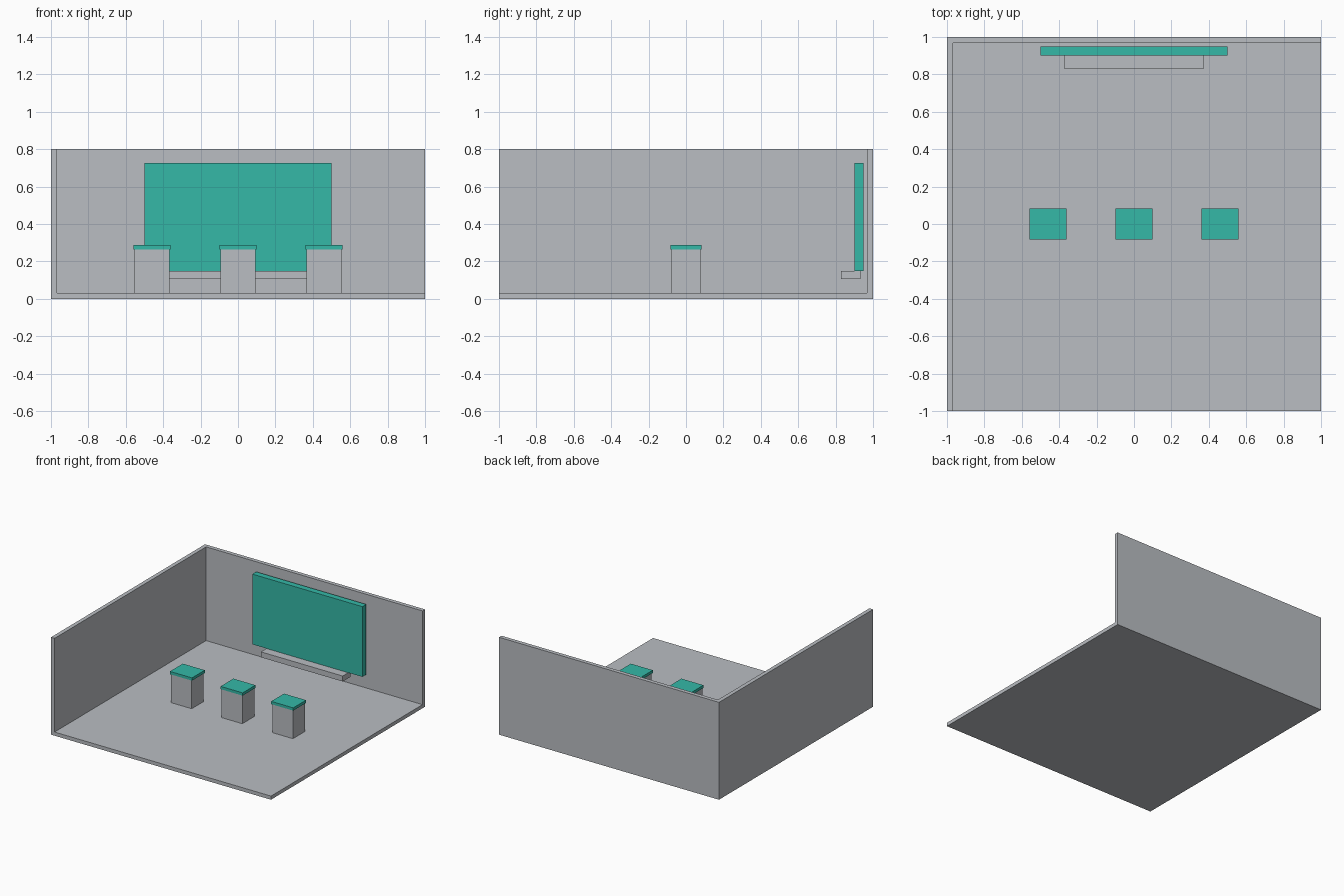
import bpy

if "Cube" in bpy.data.objects:
    bpy.data.objects.remove(bpy.data.objects["Cube"])


def material(name, rgb):
    m = bpy.data.materials.new(name)
    m.diffuse_color = (*rgb, 1)
    m.use_nodes = True
    m.node_tree.nodes["Principled BSDF"].inputs["Base Color"].default_value = m.diffuse_color
    return m


grey = material("light grey", (0.49, 0.51, 0.54))
teal = material("teal", (0.035, 0.48, 0.39))


def box(name, x, y, z, mat):
    """Box from (min, max) ranges on each axis."""
    bpy.ops.mesh.primitive_cube_add(size=1)
    ob = bpy.context.object
    ob.name = name
    for v in ob.data.vertices:
        v.co = [r[0] + (c + 0.5) * (r[1] - r[0]) for c, r in zip(v.co, (x, y, z))]
    ob.data.materials.append(mat)
    return ob


# Room shell: floor, left wall and back wall as one solid
room = box("room_shell", (-1, 1), (-1, 1), (0, 0.8), grey)
cutter = box("room_cutter", (-0.967, 1.5), (-1.5, 0.967), (0.03, 1.5), grey)
cutter.hide_render = True
cut = room.modifiers.new("hollow", 'BOOLEAN')
cut.operation = 'DIFFERENCE'
cut.solver = 'EXACT'
cut.object = cutter
bpy.context.view_layer.objects.active = room
bpy.ops.object.modifier_apply(modifier=cut.name)
bpy.data.objects.remove(cutter)

# Wall screen and the shelf below it
box("screen", (-0.5, 0.5), (0.9, 0.95), (0.15, 0.727), teal)
box("shelf", (-0.372, 0.372), (0.828, 0.932), (0.105, 0.15), grey)

# Row of three stools with padded tops
for label, cx in (("left", -0.46), ("middle", 0), ("right", 0.46)):
    box(f"{label}_stool_base", (cx - 0.094, cx + 0.094), (-0.078, 0.078), (0.03, 0.264), grey)
    box(f"{label}_stool_seat", (cx - 0.1, cx + 0.1), (-0.083, 0.083), (0.264, 0.287), teal)
